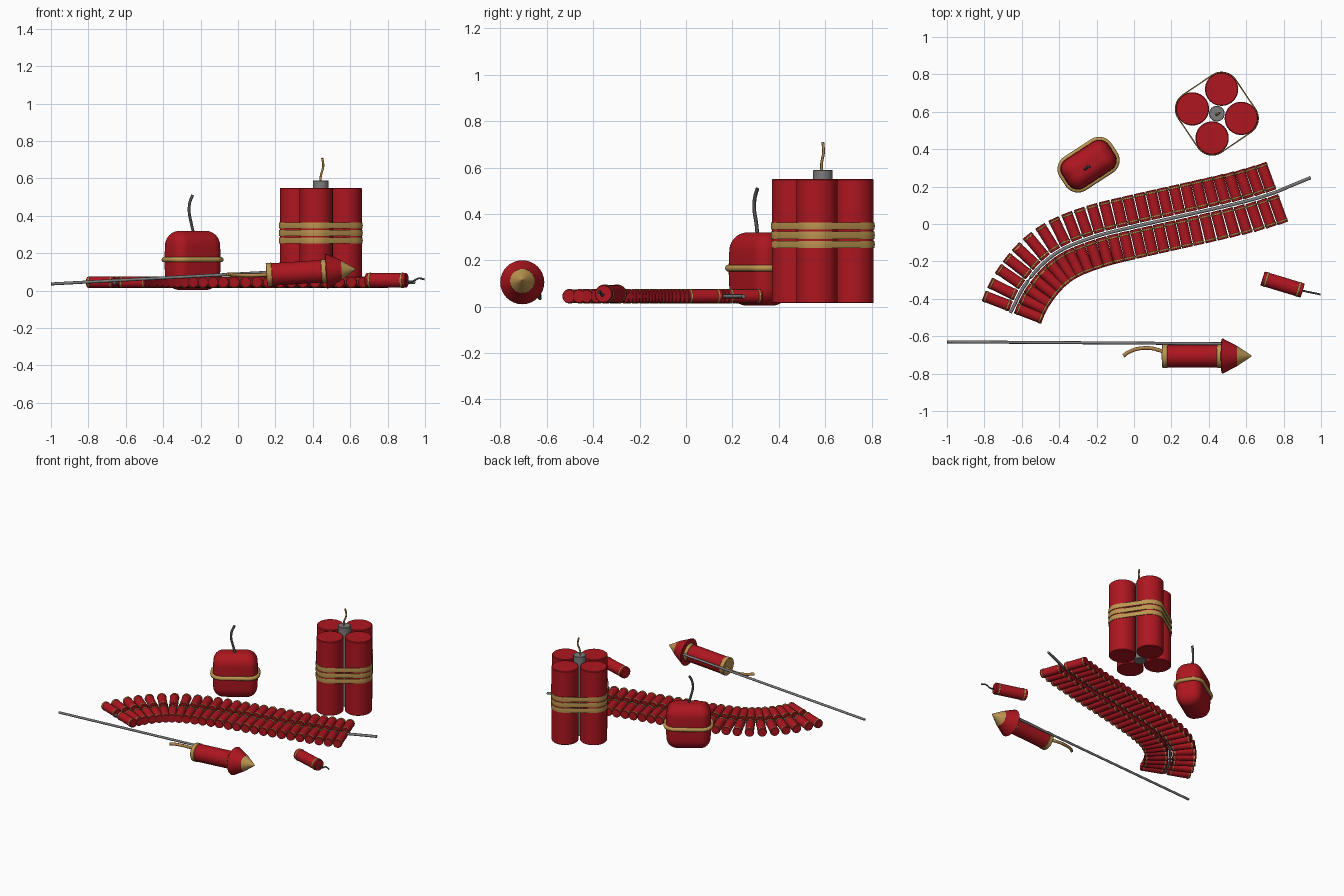
import bpy, bmesh, math
from mathutils import Vector, Matrix

if "Cube" in bpy.data.objects:
    bpy.data.objects.remove(bpy.data.objects["Cube"])


def material(name, rgb):
    m = bpy.data.materials.new(name)
    m.diffuse_color = (*rgb, 1)
    m.use_nodes = True
    m.node_tree.nodes["Principled BSDF"].inputs["Base Color"].default_value = m.diffuse_color
    return m


RED = material("red_paper", (0.42, 0.008, 0.014))
GOLD = material("gold_trim", (0.50, 0.30, 0.08))
TAN = material("tan_cord", (0.45, 0.24, 0.07))
GREY = material("grey_metal", (0.20, 0.20, 0.20))
DARK = material("dark_cord", (0.07, 0.07, 0.07))


def finish(name, bm, mat, angle=40):
    bmesh.ops.recalc_face_normals(bm, faces=bm.faces)
    me = bpy.data.meshes.new(name)
    bm.to_mesh(me)
    bm.free()
    me.materials.append(mat)
    ob = bpy.data.objects.new(name, me)
    bpy.context.collection.objects.link(ob)
    bpy.ops.object.select_all(action='DESELECT')
    ob.select_set(True)
    bpy.context.view_layer.objects.active = ob
    bpy.ops.object.shade_smooth_by_angle(angle=math.radians(angle))
    return ob


def loft(bm, rings, closed=False):
    """Skin a list of point rings; cap the ends unless closed."""
    rows = [[bm.verts.new(p) for p in r] for r in rings]
    n = len(rows[0])
    for a, b in zip(rows, rows[1:] + rows[:1] if closed else rows[1:]):
        for i in range(n):
            bm.faces.new((a[i], a[(i + 1) % n], b[(i + 1) % n], b[i]))
    if not closed:
        bm.faces.new(rows[0])
        bm.faces.new(rows[-1])


def turn(bm, start, axis, profile, seg=32):
    """Solid of revolution: profile holds (distance along axis, radius)."""
    start = Vector(start)
    q = Vector(axis).normalized().to_track_quat('Z', 'Y')
    loft(bm, [[start + q @ Vector((r * math.cos(2 * math.pi * i / seg),
                                   r * math.sin(2 * math.pi * i / seg), d))
               for i in range(seg)] for d, r in profile])


def turned(name, mat, start, axis, profile, seg=32):
    bm = bmesh.new()
    turn(bm, start, axis, profile, seg)
    return finish(name, bm, mat)


def rod(d0, d1, r, bevel):
    return [(d0, r - bevel), (d0 + bevel, r), (d1 - bevel, r), (d1, r - bevel)]


def spline(pts, steps=6):
    """Catmull-Rom curve through the given points."""
    p = [Vector(v) for v in pts]
    p = [2 * p[0] - p[1]] + p + [2 * p[-1] - p[-2]]
    out = []
    for a, b, c, d in zip(p, p[1:], p[2:], p[3:]):
        for k in range(steps):
            t = k / steps
            out.append(0.5 * (2 * b + (c - a) * t + (2 * a - 5 * b + 4 * c - d) * t * t
                              + (3 * b - a - 3 * c + d) * t ** 3))
    return out + [p[-2]]


def cord(name, mat, pts, r, seg=10):
    path = spline(pts)
    rings = []
    for i, c in enumerate(path):
        t = (path[min(i + 1, len(path) - 1)] - path[max(i - 1, 0)]).normalized()
        u = t.cross(Vector((0.3, 0.9, 0.1)) if abs(t.y) < 0.8 else Vector((0.9, 0.1, 0.3))).normalized()
        v = t.cross(u)
        rings.append([c + r * (u * math.cos(2 * math.pi * k / seg) + v * math.sin(2 * math.pi * k / seg))
                      for k in range(seg)])
    bm = bmesh.new()
    loft(bm, rings)
    return finish(name, bm, mat)


# Bundle of four sticks with a grey core, three straps and a fuse
C = Vector((0.443, 0.59, 0))
UP = (0, 0, 1)
angles = [math.radians(79 + 90 * k) for k in range(4)]
centres = [C + 0.133 * Vector((math.cos(a), math.sin(a), 0)) for a in angles]
for k, c in enumerate(centres):
    turned(f"stick_{k + 1}", RED, c, UP, rod(0.015, 0.55, 0.089, 0.004), 40)
turned("bundle_core", GREY, C, UP, rod(0.015, 0.59, 0.042, 0.003))
cord("bundle_fuse", TAN, [(0.440, 0.585, 0.585), (0.444, 0.585, 0.62),
                          (0.456, 0.593, 0.665), (0.450, 0.590, 0.71)], 0.006)
for k, z in enumerate((0.268, 0.308, 0.348)):
    rings = []
    for a, c in zip(angles, centres):
        for s in range(13):
            b = a + math.radians(-45 + 7.5 * s)
            d = Vector((math.cos(b), math.sin(b), 0))
            rings.append([c + d * r + Vector((0, 0, z + h)) for r, h in
                          ((0.087, -0.016), (0.092, -0.016), (0.094, 0), (0.092, 0.016), (0.087, 0.016))])
    bm = bmesh.new()
    loft(bm, rings, closed=True)
    finish(f"bundle_strap_{k + 1}", bm, GOLD)


# Rounded block charge with a cord round its waist
place = Matrix.Translation((-0.243, 0.317, 0.162)) @ Matrix.Rotation(math.radians(33), 4, 'Z')


def outline(a, b, r, n=8):
    pts = []
    for q, (sx, sy) in enumerate(((1, 1), (-1, 1), (-1, -1), (1, -1))):
        for i in range(n + 1):
            t = math.pi / 2 * (q + i / n)
            pts.append((sx * (a - r) + r * math.cos(t), sy * (b - r) + r * math.sin(t)))
    return pts


levels = []
for i in range(11):
    t = math.pi / 2 * i / 10
    levels.append((0.070 * (1 - math.cos(t)), 0.078 + 0.080 * math.sin(t)))
levels = [(i, -z) for i, z in reversed(levels)] + [(-0.003, 0)] + levels
bm = bmesh.new()
loft(bm, [[place @ Vector((x, y, z)) for x, y in outline(0.146 - i, 0.088 - i, max(0.060 - 0.7 * i, 0.006))]
          for i, z in levels])
finish("block_body", bm, RED, 50)
bm = bmesh.new()
ring_pts = []
for k in range(10):
    t = 2 * math.pi * k / 10
    o = 0.005 + 0.013 * math.cos(t)
    ring_pts.append([place @ Vector((x, y, 0.004 + 0.014 * math.sin(t)))
                     for x, y in outline(0.147 + o, 0.089 + o, 0.062 + o)])
loft(bm, ring_pts, closed=True)
finish("block_band", bm, GOLD)
cord("block_fuse", DARK, [(-0.238, 0.308, 0.31), (-0.25, 0.303, 0.36), (-0.261, 0.294, 0.42),
                          (-0.258, 0.297, 0.47), (-0.243, 0.308, 0.51)], 0.008)


# Firecracker string: two rows along a curved fuse
Z = 0.045
path = spline([(x, y, Z) for x, y in ((-0.645, -0.445), (-0.595, -0.345), (-0.50, -0.225), (-0.38, -0.135),
                                      (-0.2, -0.065), (0, -0.015), (0.2, 0.03), (0.4, 0.075),
                                      (0.6, 0.122), (0.738, 0.163))], 12)
lengths = [0]
for a, b in zip(path, path[1:]):
    lengths.append(lengths[-1] + (b - a).length)
COUNT = 26
papers, trims = bmesh.new(), bmesh.new()
for k in range(COUNT):
    s = lengths[-1] * k / (COUNT - 1)
    i = max(j for j in range(len(path) - 1) if lengths[j] <= s + 1e-6)
    p = path[i].lerp(path[i + 1], (s - lengths[i]) / (lengths[i + 1] - lengths[i]))
    ang = math.atan2(*(path[i + 1] - path[i]).yx)
    if k > COUNT - 8:                       # the last few fan round a little
        ang += (k - COUNT + 8) / 7 * (math.radians(20) - ang)
    if k == 0:
        ang = math.radians(69)
    side = Vector((-math.sin(ang), math.cos(ang), 0))
    for d in (side, -side):
        turn(papers, p, d, rod(0.014, 0.170, 0.0295, 0.002), 20)
        for e in (0.026, 0.152):
            turn(trims, p, d, rod(e, e + 0.009, 0.0315, 0.001), 20)
finish("string_crackers", papers, RED)
finish("string_cracker_trims", trims, GOLD)
cord("string_fuse", GREY, [(-0.662, -0.475, Z)] + path[::12] + [(0.84, 0.205, Z), (0.945, 0.248, Z)], 0.009)


# Single loose firecracker
start, axis = (0.687, -0.291, 0.055), (0.215, -0.065, 0)
turned("loose_cracker", RED, start, axis, rod(0, 0.225, 0.039, 0.003))
for k, d in enumerate((0.016, 0.196)):
    turned(f"loose_cracker_trim_{k + 1}", GOLD, start, axis, rod(d, d + 0.011, 0.041, 0.001))
cord("loose_cracker_fuse", DARK, [(0.895, -0.355, 0.053), (0.93, -0.363, 0.048),
                                  (0.965, -0.370, 0.066), (0.997, -0.377, 0.060)], 0.005)


# Rocket lying on its side with a guide stick
start, axis = (0.152, -0.706, 0.085), (0.475, 0, 0.03)
turned("rocket_body", RED, start, axis, rod(0.01, 0.325, 0.060, 0.002))
for k, d in enumerate((0.0, 0.294)):
    turned(f"rocket_band_{k + 1}", GOLD, start, axis, rod(d, d + 0.030, 0.063, 0.002))
turned("rocket_cone", RED, start, axis, [(0.318, 0.092), (0.321, 0.095), (0.402, 0.053)])
turned("rocket_tip", GOLD, start, axis, [(0.400, 0.054), (0.478, 0.002)])
turned("rocket_stick", GREY, (-1.0, -0.630, 0.036), (1.47, -0.010, 0.079), rod(0, 1.472, 0.008, 0.002), 12)
cord("rocket_fuse", TAN, [(0.16, -0.683, 0.086), (0.09, -0.664, 0.082), (0.02, -0.667, 0.082),
                          (-0.03, -0.686, 0.086), (-0.056, -0.705, 0.088)], 0.010)
